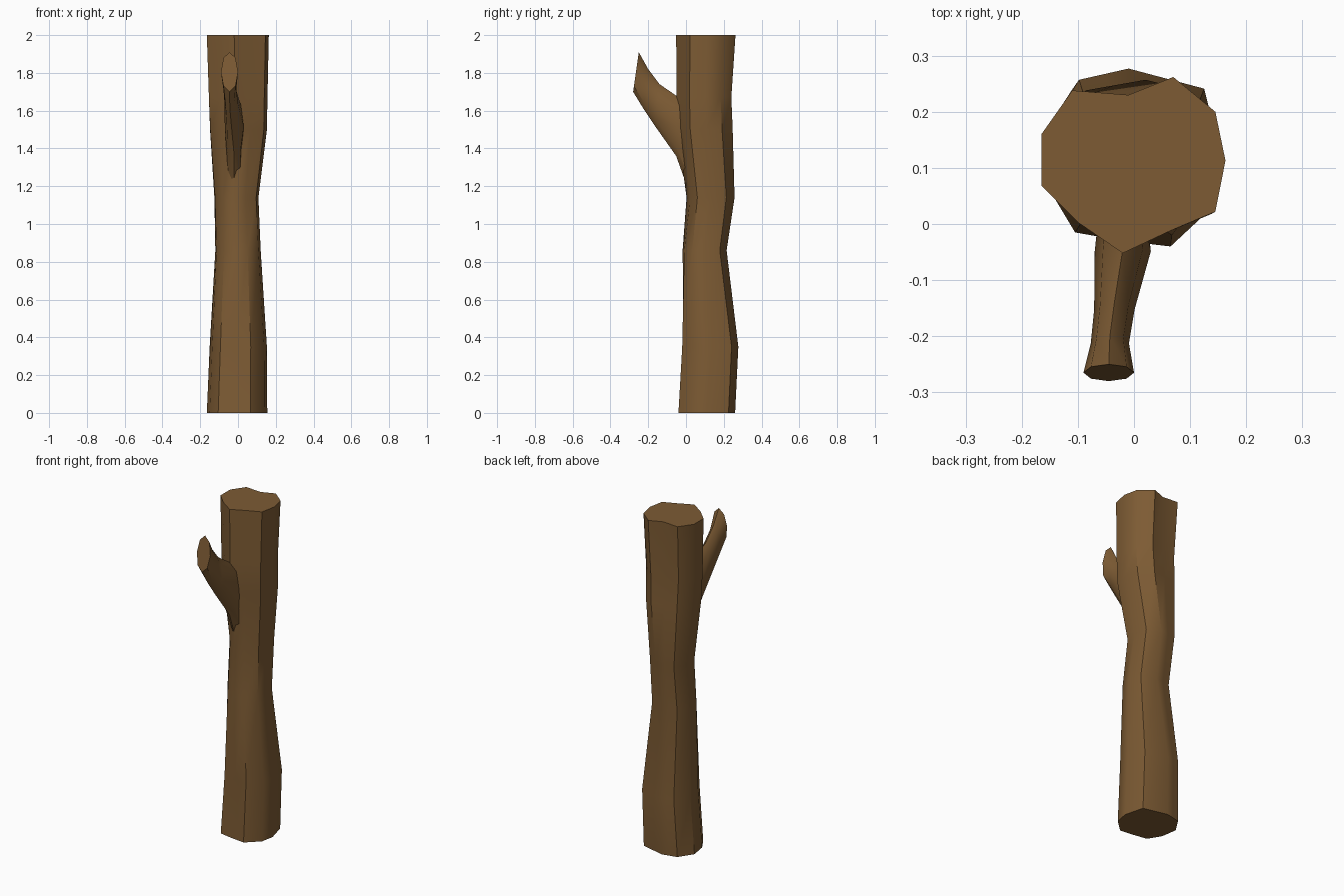
import bpy, bmesh, math

if "Cube" in bpy.data.objects:
    bpy.data.objects.remove(bpy.data.objects["Cube"])

bark = bpy.data.materials.new("bark brown")
bark.diffuse_color = (0.205, 0.105, 0.034, 1)
bark.use_nodes = True
bark.node_tree.nodes["Principled BSDF"].inputs["Base Color"].default_value = bark.diffuse_color


def loft(name, rings):
    """Skin a list of equal-length point rings, cap both ends, shade smooth."""
    bm = bmesh.new()
    loops = [[bm.verts.new(p) for p in ring] for ring in rings]
    n = len(loops[0])
    for a, b in zip(loops, loops[1:]):
        for i in range(n):
            j = (i + 1) % n
            bm.faces.new((a[i], a[j], b[j], b[i]))
    bm.faces.new(loops[0][::-1])
    bm.faces.new(loops[-1])
    bmesh.ops.recalc_face_normals(bm, faces=bm.faces)
    me = bpy.data.meshes.new(name)
    bm.to_mesh(me)
    bm.free()
    me.materials.append(bark)
    ob = bpy.data.objects.new(name, me)
    bpy.context.collection.objects.link(ob)
    bpy.context.view_layer.objects.active = ob
    ob.select_set(True)
    bpy.ops.object.shade_smooth_by_angle(angle=math.radians(40))
    ob.select_set(False)
    return ob


# Trunk: irregular outlines at the foot and the top, counter-clockwise
foot = [(-.165, .155), (-.15, .06), (-.105, -.015), (-.02, -.03), (.065, -.04),
        (.14, .03), (.155, .11), (.125, .225), (-.02, .26), (-.11, .24)]
top = [(-.165, .16), (-.165, .068), (-.10, .003), (-.02, -.052), (.065, -.012),
       (.145, .022), (.163, .113), (.145, .2), (.07, .262), (-.01, .23),
       ]
top = top[:9] + [(-.11, .238)]
top[8] = (.07, .262)


def fit(shape, x0, x1, y0, y1):
    """Stretch an outline to the given bounds."""
    xs, ys = [p[0] for p in shape], [p[1] for p in shape]
    fx = lambda x: x0 + (x - min(xs)) / (max(xs) - min(xs)) * (x1 - x0)
    fy = lambda y: y0 + (y - min(ys)) / (max(ys) - min(ys)) * (y1 - y0)
    return [(fx(x), fy(y)) for x, y in shape]


# height, x range, y range
levels = [(0, -.165, .155, -.04, .26), (.35, -.15, .153, -.02, .277),
          (.86, -.12, .12, -.018, .215), (1.14, -.125, .108, .003, .257),
          (1.5, -.148, .153, -.046, .247), (1.67, -.154, .156, -.05, .24),
          (2, -.165, .163, -.052, .262)]
rings = []
for z, *bounds in levels:
    t = min(1, max(0, (z - .3) / 1.3))
    mix = [(a[0] + (b[0] - a[0]) * t, a[1] + (b[1] - a[1]) * t) for a, b in zip(foot, top)]
    rings.append([(x, y, z) for x, y in fit(mix, *bounds)])
# flat dip in the back edge of the cut top
rings[-1].insert(9, (-.01, .23, 2))
for r in rings[:-1]:
    a, b = r[8], r[9]
    r.insert(9, tuple((p + q) / 2 for p, q in zip(a, b)))
loft("trunk", rings)

# Branch stub: x centre, half width, bottom (y, z), top (y, z)
sections = [(-.02, .04, (.03, 1.13), (.06, 1.62)),
            (-.02, .05, (-.052, 1.36), (-.045, 1.675)),
            (-.035, .036, (-.165, 1.52), (-.14, 1.74)),
            (-.043, .034, (-.225, 1.61), (-.2, 1.82)),
            (-.045, .045, (-.28, 1.70), (-.25, 1.91))]
sides = 8
branch = []
for cx, w, lo, hi in sections:
    ring = []
    for i in range(sides):
        a = 2 * math.pi * i / sides
        s = (1 + math.cos(a)) / 2
        ring.append((cx + w * math.sin(a), lo[0] + (hi[0] - lo[0]) * s,
                     lo[1] + (hi[1] - lo[1]) * s))
    branch.append(ring)
loft("branch_stub", branch)
